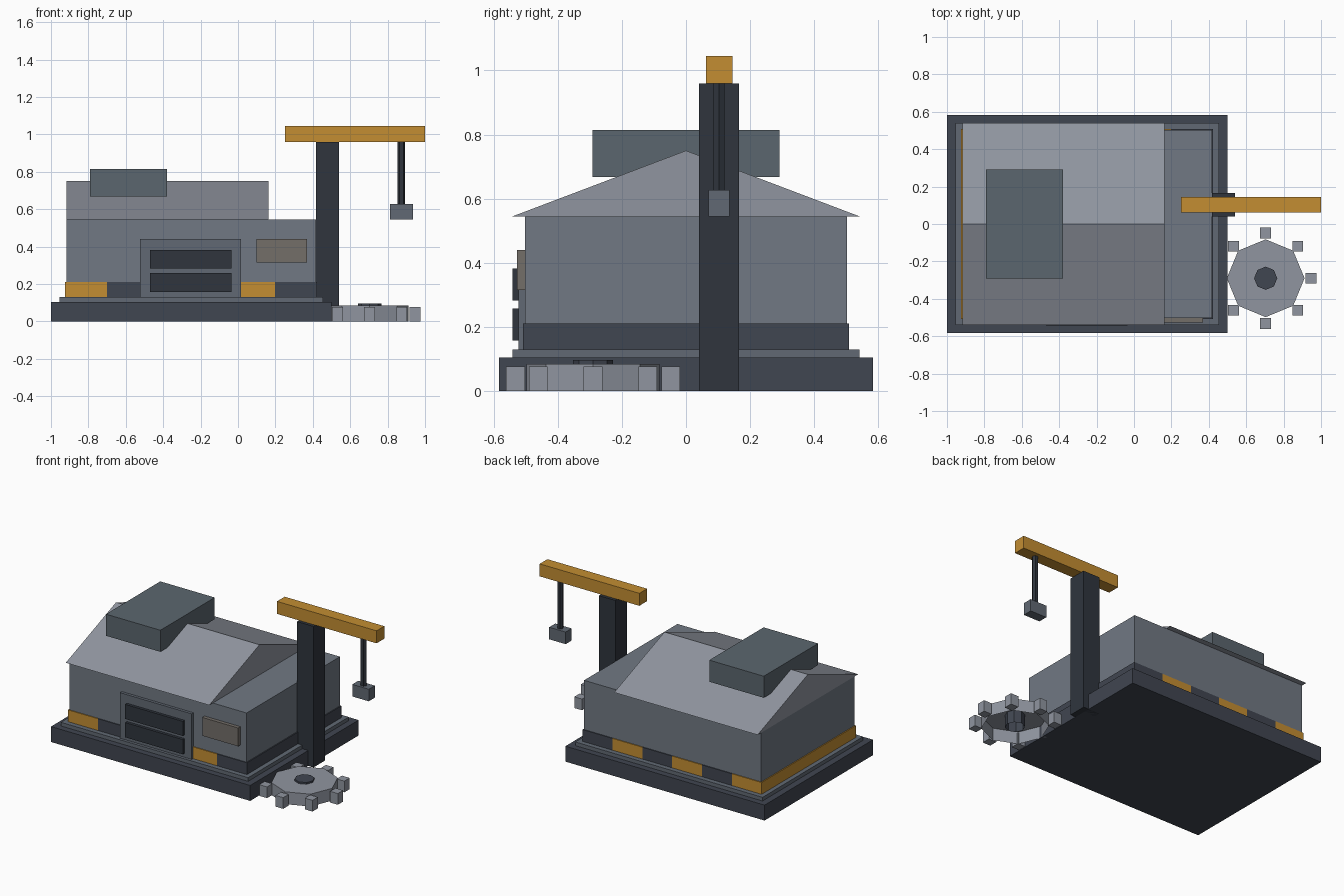
import bpy, bmesh, math

if "Cube" in bpy.data.objects:
    bpy.data.objects.remove(bpy.data.objects["Cube"])

def mat(name, rgb):
    m = bpy.data.materials.new(name)
    m.diffuse_color = (*[c ** 2.2 for c in rgb], 1)
    m.use_nodes = True
    m.node_tree.nodes["Principled BSDF"].inputs["Base Color"].default_value = m.diffuse_color
    return m

AMBER = mat("amber", (0.76, 0.55, 0.21))
DARK = mat("dark_slate", (0.26, 0.28, 0.32))
BLACK = mat("charcoal", (0.20, 0.22, 0.25))
WALL = mat("wall_grey", (0.44, 0.47, 0.51))
ROOF = mat("roof_grey", (0.56, 0.58, 0.62))
STEEL = mat("steel", (0.38, 0.41, 0.45))
VENT = mat("vent_grey", (0.36, 0.40, 0.43))
GLASS = mat("dusty_glass", (0.45, 0.43, 0.41))

def finish(name, bm, m):
    me = bpy.data.meshes.new(name)
    bm.to_mesh(me)
    bm.free()
    me.materials.append(m)
    ob = bpy.data.objects.new(name, me)
    bpy.context.collection.objects.link(ob)
    return ob

def box(name, x, y, z, m):
    """Box from (min, max) ranges."""
    bm = bmesh.new()
    bmesh.ops.create_cube(bm, size=1)
    for v in bm.verts:
        for i, (a, b) in enumerate((x, y, z)):
            v.co[i] = b if v.co[i] > 0 else a
    return finish(name, bm, m)

def prism(name, profile, vec, m, bottom=True):
    """Extrude a flat profile along a vector, optionally leaving the start open."""
    bm = bmesh.new()
    f = bm.faces.new([bm.verts.new(p) for p in profile])
    r = bmesh.ops.extrude_face_region(bm, geom=[f], use_keep_orig=True)
    bmesh.ops.translate(bm, vec=vec, verts=[g for g in r["geom"] if isinstance(g, bmesh.types.BMVert)])
    bmesh.ops.recalc_face_normals(bm, faces=bm.faces)
    if not bottom:
        bmesh.ops.delete(bm, geom=[f], context='FACES_ONLY')
    return finish(name, bm, m)

def ngon(cx, cy, z, r, n):
    return [(cx + r * math.cos(2 * math.pi * i / n), cy + r * math.sin(2 * math.pi * i / n), z) for i in range(n)]

# Foundation and walls
box("foundation", (-1, 0.5), (-0.583, 0.583), (0, 0.105), DARK)
box("plinth", (-0.955, 0.455), (-0.541, 0.541), (0.105, 0.13), STEEL)
box("walls", (-0.918, 0.416), (-0.502, 0.502), (0.13, 0.545), WALL)

# Hazard band: alternating blocks right across the building
step = (0.423 + 0.925) / 6
for i in range(6):
    x0 = -0.925 + i * step
    box(f"hazard_band_{i + 1}", (x0, x0 + step), (-0.508, 0.508), (0.13, 0.21),
        DARK if i % 2 else AMBER)

# Gable roof and rooftop vent
prism("gable_roof", [(-0.918, -0.541, 0.545), (-0.918, 0.541, 0.545), (-0.918, 0, 0.75)],
      (1.08, 0, 0), ROOF)
box("roof_vent", (-0.79, -0.38), (-0.292, 0.292), (0.668, 0.815), VENT)

# Front door with two dark panels, and window
box("door_frame", (-0.523, 0.017), (-0.522, -0.49), (0.13, 0.44), STEEL)
for n, z in (("lower", (0.158, 0.258)), ("upper", (0.283, 0.382))):
    box(f"door_panel_{n}", (-0.47, -0.036), (-0.542, -0.515), z, BLACK)
box("window", (0.10, 0.37), (-0.527, -0.49), (0.315, 0.44), GLASS)

# Crane
box("crane_mast", (0.416, 0.54), (0.041, 0.166), (0, 0.96), BLACK)
box("crane_boom", (0.25, 1.0), (0.062, 0.145), (0.96, 1.045), AMBER)
prism("crane_cable", ngon(0.874, 0.103, 0.615, 0.02, 6), (0, 0, 0.35), BLACK)
box("hook_block", (0.812, 0.936), (0.07, 0.135), (0.545, 0.627), STEEL)

# Gear lying on the ground, hollow underneath
GX, GY = 0.704, -0.29
prism("gear_disc", ngon(GX, GY, 0, 0.208, 8), (0, 0, 0.084), ROOF, False)
prism("gear_hub", ngon(GX, GY, 0, 0.062, 8), (0, 0, 0.096), DARK, False)
for i, (tx, ty, _) in enumerate(ngon(GX, GY, 0, 0.242, 8)):
    box(f"gear_tooth_{i + 1}", (tx - 0.029, tx + 0.029), (ty - 0.029, ty + 0.029), (0, 0.076), ROOF)
